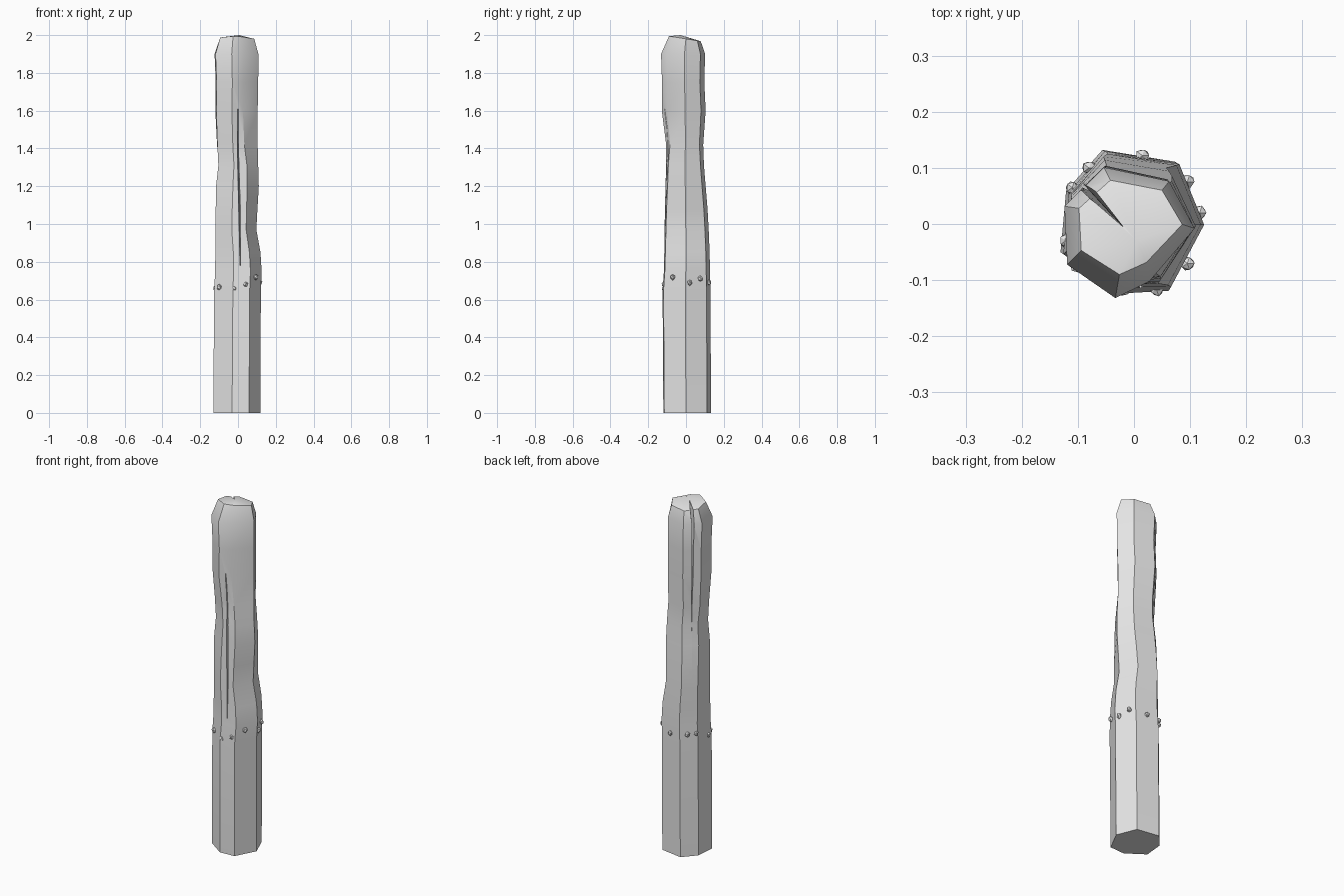
import bpy, bmesh, math, random
from mathutils import Vector

if "Cube" in bpy.data.objects:
    bpy.data.objects.remove(bpy.data.objects["Cube"])

random.seed(4)
grey = bpy.data.materials.new("pale grey")
grey.diffuse_color = (0.8, 0.8, 0.8, 1)
grey.use_nodes = True
grey.node_tree.nodes["Principled BSDF"].inputs["Base Color"].default_value = grey.diffuse_color


def make(name, verts, faces):
    me = bpy.data.meshes.new(name)
    me.from_pydata(verts, [], faces)
    bm = bmesh.new()
    bm.from_mesh(me)
    bmesh.ops.recalc_face_normals(bm, faces=bm.faces)
    bm.to_mesh(me)
    bm.free()
    me.materials.append(grey)
    ob = bpy.data.objects.new(name, me)
    bpy.context.collection.objects.link(ob)
    return ob


# Post: seven-sided outline morphs from base to upper shape, fitted to a box per ring
base = [(.12, 0), (.075, .112), (-.055, .133), (-.12, .06), (-.13, -.05), (-.03, -.12), (.06, -.115)]
upper = [(.11, -.01), (.065, .075), (-.05, .1), (-.12, .03), (-.115, -.075), (-.03, -.135), (.03, -.105)]
rings = [  # z, blend, xmin, xmax, ymin, ymax
    (0, 0, -.131, .118, -.12, .132), (.65, 0, -.126, .121, -.124, .13),
    (.75, 0, -.121, .125, -.117, .127), (.85, .05, -.12, .119, -.115, .125),
    (.97, .1, -.119, .097, -.113, .12), (1.08, .2, -.118, .103, -.112, .114),
    (1.2, .3, -.116, .11, -.108, .104), (1.31, .4, -.104, .107, -.106, .095),
    (1.42, .8, -.111, .104, -.105, .091), (1.6, 1, -.12, .104, -.128, .104),
    (1.75, 1, -.118, .107, -.127, .097), (1.9, 1, -.124, .108, -.132, .101),
    (1.98, 1, -.098, .086, -.09, .078)]


def outline(z, t, x0, x1, y0, y1):
    pts = [Vector(a).lerp(Vector(b), t) for a, b in zip(base, upper)]
    xs, ys = [p.x for p in pts], [p.y for p in pts]
    out = []
    for p in pts:
        x = x0 + (p.x - min(xs)) / (max(xs) - min(xs)) * (x1 - x0)
        y = y0 + (p.y - min(ys)) / (max(ys) - min(ys)) * (y1 - y0)
        out.append((x, y, z - .16 * y if z > 1.95 else z))
    return out


n = len(base)
verts = [v for r in rings for v in outline(*r)]
faces = [tuple(reversed(range(n)))]
for k in range(len(rings) - 1):
    for i in range(n):
        j = (i + 1) % n
        faces.append((k * n + i, k * n + j, k * n + n + j, k * n + n + i))
last = (len(rings) - 1) * n
verts.append((.005, -.03, 2.0))
faces += [(last + i, last + (i + 1) % n, len(verts) - 1) for i in range(n)]
post = make("wooden_post", verts, faces)


# Cracks: wedge cutters, each section is (inner edge, two outer corners)
def crack(name, sections):
    vs = [p for s in sections for p in s]
    fs = [(0, 1, 2), tuple(len(vs) - i for i in (1, 2, 3))]
    for k in range(len(sections) - 1):
        for i in range(3):
            j = (i + 1) % 3
            fs.append((3 * k + i, 3 * k + j, 3 * k + 3 + j, 3 * k + 3 + i))
    cutter = make(name, vs, fs)
    cutter.hide_render = True
    mod = post.modifiers.new(name, 'BOOLEAN')
    mod.operation = 'DIFFERENCE'
    mod.solver = 'EXACT'
    mod.object = cutter
    bpy.context.view_layer.objects.active = post
    bpy.ops.object.modifier_apply(modifier=name)
    bpy.data.objects.remove(cutter)


crack("back_crack", [
    [(-.012, -.012, 2.05), (-.14, .08, 2.05), (-.11, .115, 2.05)],
    [(-.03, .005, 1.88), (-.14, .1, 1.88), (-.13, .115, 1.88)],
    [(-.06, .04, 1.5), (-.14, .11, 1.5), (-.13, .12, 1.5)],
    [(-.088, .07, 1.05), (-.133, .118, 1.05), (-.13, .12, 1.05)]])
crack("front_crack", [
    [(0, -.095, 1.61), (-.006, -.16, 1.61), (.006, -.16, 1.61)],
    [(0, -.07, 1.4), (-.011, -.16, 1.4), (.009, -.16, 1.4)],
    [(.008, -.07, 1.1), (-.004, -.16, 1.1), (.018, -.16, 1.1)],
    [(.012, -.1, .78), (.005, -.16, .78), (.019, -.16, .78)]])

bpy.ops.object.select_all(action='DESELECT')
post.select_set(True)
bpy.context.view_layer.objects.active = post
bpy.ops.object.shade_smooth_by_angle(angle=math.radians(25))

# Chips: small rough studs around the post at the wear line
studs = [(.015, .122, .69), (.095, .075, .71), (.117, .02, .69), (.095, -.07, .72), (.04, -.116, .68),
         (-.02, -.117, .66), (-.1, -.075, .665), (-.122, -.03, .66), (-.11, .065, .7), (-.08, .1, .7)]
for k, p in enumerate(studs):
    bm = bmesh.new()
    bmesh.ops.create_icosphere(bm, subdivisions=1, radius=.014)
    for v in bm.verts:
        v.co *= random.uniform(.8, 1.1)
        v.co.z *= 1.2
        v.co += Vector(p)
        v.co.x = max(-.131, min(.131, v.co.x))
    me = bpy.data.meshes.new("chip")
    bm.to_mesh(me)
    bm.free()
    me.materials.append(grey)
    bpy.context.collection.objects.link(bpy.data.objects.new("chip_%d" % (k + 1), me))
